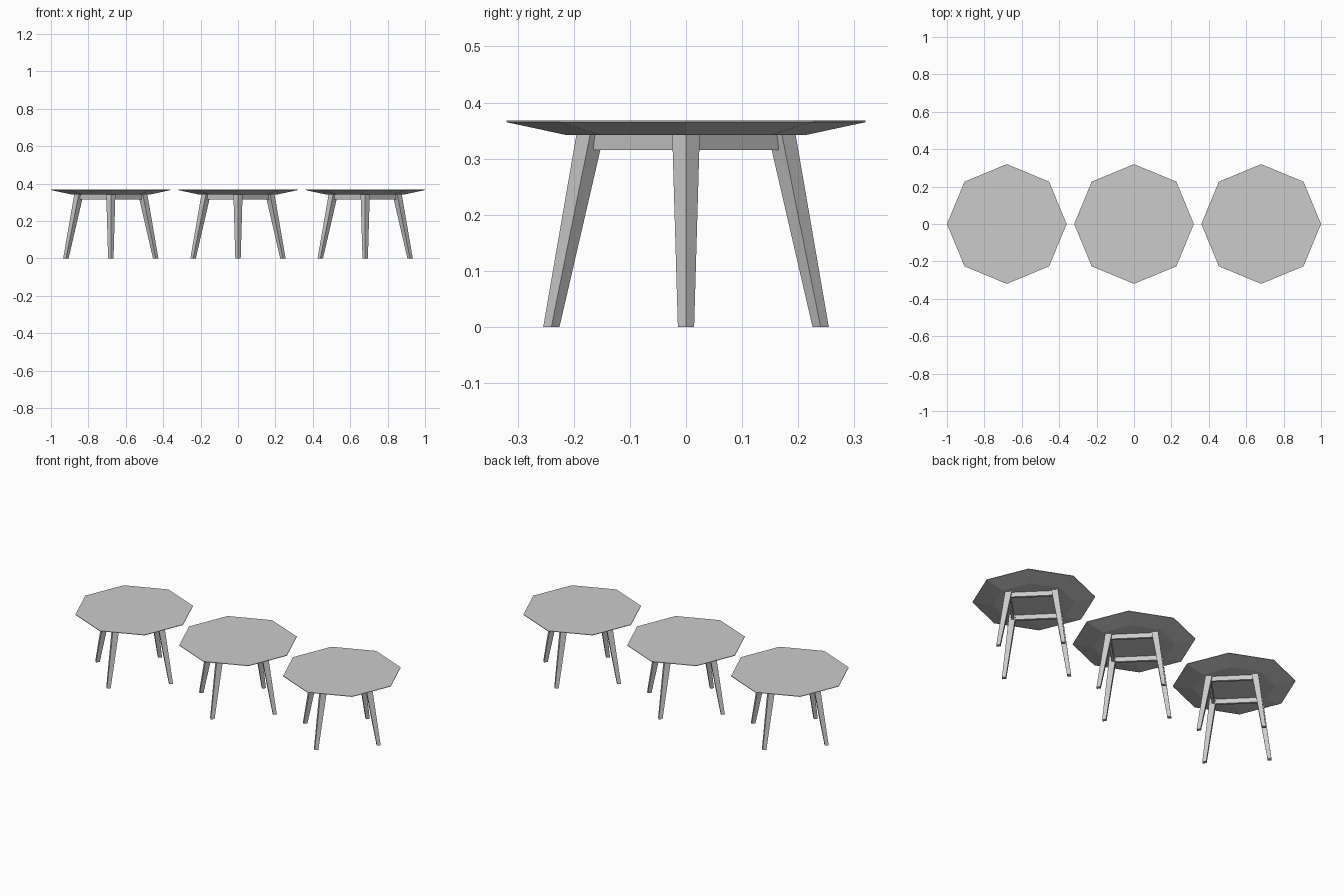
import bpy
import bmesh
from math import sin, cos, pi

cube = bpy.data.objects.get("Cube")
if cube:
    bpy.data.objects.remove(cube, do_unlink=True)

GREY = (0.6, 0.6, 0.6, 1)
grey = bpy.data.materials.new("plain_grey")
grey.use_nodes = True
grey.diffuse_color = GREY
grey.node_tree.nodes["Principled BSDF"].inputs["Base Color"].default_value = GREY


def loft(name, rings, sides, location):
    """Stack regular polygon rings (x, y, z, radius) into one closed flat-shaded solid."""
    bm = bmesh.new()
    loops = []
    for x, y, z, r in rings:
        angles = [2 * pi * i / sides for i in range(sides)]
        loops.append([bm.verts.new((x + r * cos(a), y + r * sin(a), z)) for a in angles])
    for low, high in zip(loops, loops[1:]):
        for i in range(sides):
            j = (i + 1) % sides
            bm.faces.new((low[i], low[j], high[j], high[i]))
    bm.faces.new(loops[0][::-1])
    bm.faces.new(loops[-1])
    return finish(name, bm, location)


def frame(name, outer, inner, bottom, top, location):
    """Square apron frame with its corners at the legs."""
    bm = bmesh.new()
    loops = []
    for r, z in ((outer, bottom), (outer, top), (inner, top), (inner, bottom)):
        loops.append([bm.verts.new((r * cos(i * pi / 2), r * sin(i * pi / 2), z)) for i in range(4)])
    for k in range(4):
        a, b = loops[k], loops[(k + 1) % 4]
        for i in range(4):
            j = (i + 1) % 4
            bm.faces.new((a[i], a[j], b[j], b[i]))
    return finish(name, bm, location)


def finish(name, bm, location):
    bmesh.ops.recalc_face_normals(bm, faces=bm.faces)
    mesh = bpy.data.meshes.new(name)
    bm.to_mesh(mesh)
    bm.free()
    mesh.materials.append(grey)
    obj = bpy.data.objects.new(name, mesh)
    obj.location = location
    bpy.context.collection.objects.link(obj)
    return obj


UNDERSIDE = 0.342
LEGS = {"left": 0, "back": 1, "right": 2, "front": 3}

for table, x in (("right", -0.68), ("middle", 0), ("left", 0.68)):
    spot = (x, 0, 0)
    # Octagonal top with a wide bevel underneath and a thin rim
    loft(f"{table}_table_top",
         [(0, 0, UNDERSIDE, 0.213), (0, 0, 0.365, 0.32), (0, 0, 0.368, 0.32)], 8, spot)
    # Apron between the legs
    frame(f"{table}_table_apron", 0.178, 0.158, 0.315, UNDERSIDE, spot)
    # Splayed legs, tapering towards the floor
    for side, turn in LEGS.items():
        c, s = cos(turn * pi / 2), sin(turn * pi / 2)
        loft(f"{table}_table_{side}_leg",
             [(0.24 * c, 0.24 * s, 0, 0.0145),
              (0.171 * c, 0.171 * s, UNDERSIDE, 0.0245)], 4, spot)
